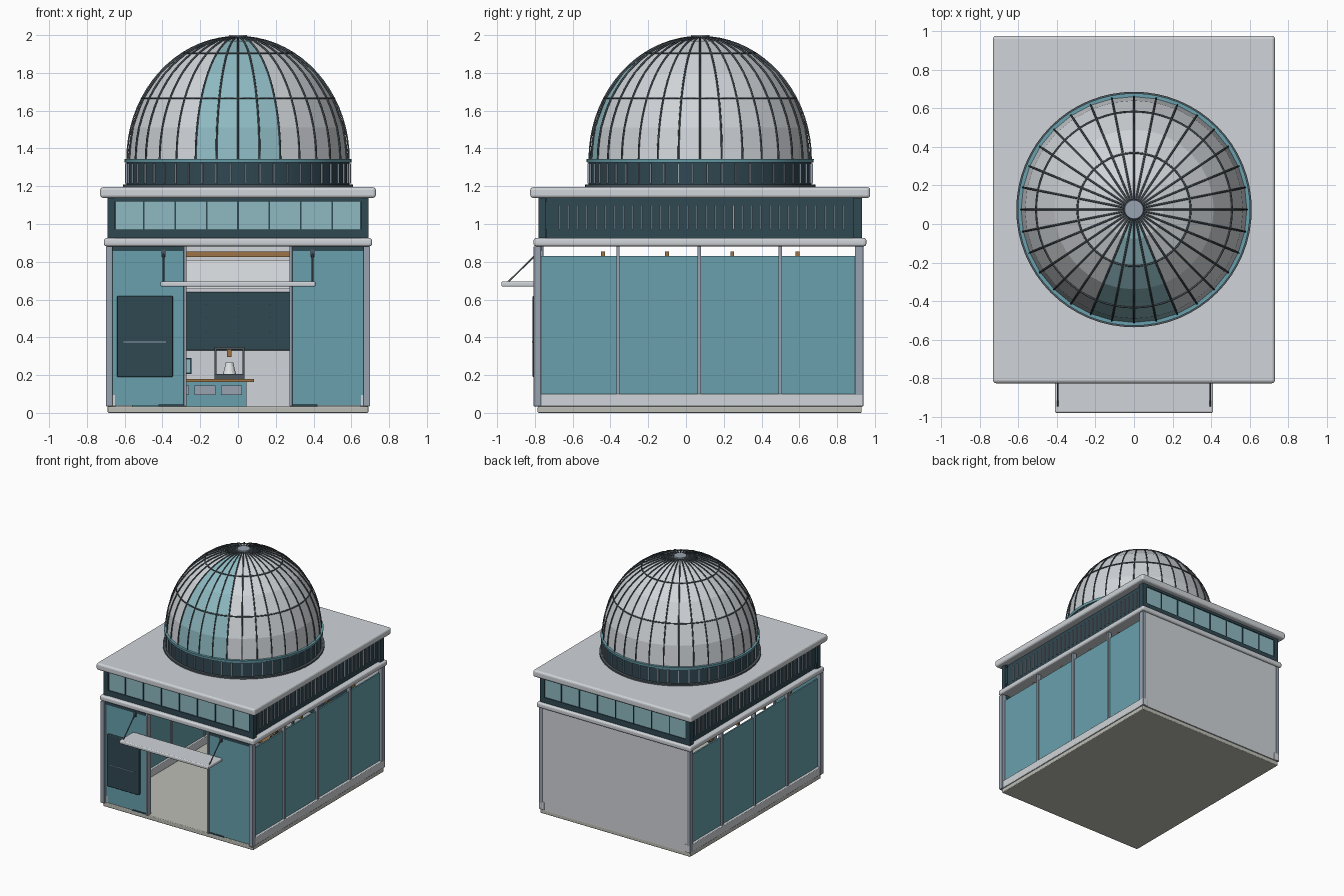
import bpy, bmesh
from math import sin, cos, pi, radians
from mathutils import Matrix, Vector

if "Cube" in bpy.data.objects:
    bpy.data.objects.remove(bpy.data.objects["Cube"])


def mat(name, r, g, b):
    m = bpy.data.materials.new(name)
    m.diffuse_color = [((c / 255 + 0.055) / 1.055) ** 2.4 for c in (r, g, b)] + [1]
    m.use_nodes = True
    m.node_tree.nodes["Principled BSDF"].inputs["Base Color"].default_value = m.diffuse_color
    return m


TEAL = mat("teal", 104, 160, 172)
GLASS = mat("pale_teal", 142, 186, 194)
DARK = mat("dark_slate", 48, 72, 82)
LIGHT = mat("light_grey", 208, 212, 216)
STEEL = mat("steel", 152, 163, 176)
RIB = mat("rib_grey", 78, 88, 94)
WOOD = mat("wood", 156, 116, 70)
BASE = mat("stone", 190, 190, 182)
WHITE = mat("white", 226, 230, 232)
CY = 0.075  # dome centre in y


def finish(name, bm, *mats):
    bmesh.ops.recalc_face_normals(bm, faces=bm.faces)
    me = bpy.data.meshes.new(name)
    bm.to_mesh(me)
    bm.free()
    for m in mats:
        me.materials.append(m)
    ob = bpy.data.objects.new(name, me)
    bpy.context.collection.objects.link(ob)
    return ob


def boxes(name, m, bounds, bevel=0):
    """One object from boxes given as x0, x1, y0, y1, z0, z1."""
    bm = bmesh.new()
    for x0, x1, y0, y1, z0, z1 in bounds:
        bmesh.ops.create_cube(bm, size=1, matrix=Matrix.Translation(
            ((x0 + x1) / 2, (y0 + y1) / 2, (z0 + z1) / 2)) @ Matrix.Diagonal(
            (x1 - x0, y1 - y0, z1 - z0, 1)))
    ob = finish(name, bm, m)
    if bevel:
        md = ob.modifiers.new("bevel", 'BEVEL')
        md.width, md.segments = bevel, 3
    return ob


def sides(bounds):
    """Mirror box bounds across x = 0."""
    return bounds + [(-b[1], -b[0], *b[2:]) for b in bounds]


def lathe(name, profile, n, m, smooth=True):
    """Closed (r, z) profile turned around the dome axis."""
    bm = bmesh.new()
    k = len(profile)
    rows = [[bm.verts.new((r * cos(2 * pi * i / n), CY + r * sin(2 * pi * i / n), z))
             for r, z in profile] for i in range(n)]
    for i in range(n):
        a, b = rows[i], rows[(i + 1) % n]
        for j in range(k):
            bm.faces.new((a[j], b[j], b[(j + 1) % k], a[(j + 1) % k]))
    if smooth:
        for f in bm.faces:
            f.smooth = True
    ob = finish(name, bm, m)
    if smooth:
        ob.data.set_sharp_from_angle(angle=radians(30))
    return ob


def tubes(name, m, paths, r, cyclic=False):
    cu = bpy.data.curves.new(name, 'CURVE')
    cu.dimensions, cu.bevel_depth, cu.bevel_resolution = '3D', r, 1
    for pts in paths:
        s = cu.splines.new('POLY')
        s.points.add(len(pts) - 1)
        for p, c in zip(s.points, pts):
            p.co = (*c, 1)
        s.use_cyclic_u = cyclic
    cu.use_fill_caps = True
    tmp = bpy.data.objects.new(name + "_path", cu)
    me = bpy.data.meshes.new_from_object(tmp)
    bpy.data.objects.remove(tmp)
    me.materials.clear()
    me.materials.append(m)
    ob = bpy.data.objects.new(name, me)
    bpy.context.collection.objects.link(ob)


# base, floor and horizontal slabs
boxes("base_slab", BASE, [(-.69, .69, -.785, .93, 0, .035)], .006)
boxes("lower_cornice", LIGHT, [(-.71, .71, -.807, .955, .882, .926)], .014)
boxes("roof_slab", LIGHT, [(-.73, .73, -.825, .975, 1.138, 1.195)], .016)
boxes("side_sills", LIGHT, sides([(.645, .695, -.785, .94, .035, .1)]), .005)

# lower walls: solid back, side panes with an open vent gap above
boxes("back_wall", LIGHT, [(-.69, .69, .915, .935, .035, .882)])
boxes("side_panes", TEAL, sides([(.662, .674, -.77, .9, .1, .83)]))
MULL = [-.36, .07, .5]
boxes("side_mullions", STEEL, sides([(.655, .688, y - .009, y + .009, .1, .882) for y in MULL]))
boxes("corner_posts", STEEL, sides([(.665, .7, -.808, -.768, .035, .882),
                                    (.665, .695, .895, .94, .035, .882)]), .004)
boxes("ceiling_beams", WOOD, [(-.66, .66, y - .01, y + .01, .825, .855)
                              for y in (-.44, -.1, .245, .59)])

# front wall and doorway
boxes("front_panels", TEAL, sides([(.285, .668, -.785, -.768, .04, .858)]))
boxes("front_trim", DARK, sides([(.285, .668, -.792, -.765, .856, .882),
                                 (.285, .42, -.79, -.765, .035, .046)]))
boxes("door_jambs", STEEL, sides([(.272, .288, -.8, -.755, .035, .882)]), .003)
boxes("notice_board", DARK, [(-.64, -.345, -.812, -.785, .19, .62)], .006)
boxes("notice_divider", STEEL, [(-.605, -.38, -.815, -.811, .373, .377)])

# entrance canopy with tie rods
boxes("canopy", LIGHT, [(-.41, .41, -.978, -.79, .668, .696)], .008)
tubes("canopy_rods", RIB, [[(s * .395, -.945, .69), (s * .395, -.787, .845)] for s in (-1, 1)], .005)
boxes("rod_brackets", RIB, sides([(.385, .405, -.795, -.784, .825, .865)]))

# clerestory band: glazed front and back, louvred sides
for label, y, s in (("front", -.765, -1), ("back", .92, 1)):
    def span(a, b):
        return (min(y + s * a, y + s * b), max(y + s * a, y + s * b))
    boxes(label + "_upper_glass", GLASS, [(-.67, .67, *span(-.012, .004), .965, 1.125)])
    boxes(label + "_upper_frame", DARK,
          [(-.68, .68, *span(-.03, .012), .926, .97), (-.68, .68, *span(-.03, .012), 1.118, 1.138)]
          + [(-.664 + i * .166 - .004, -.664 + i * .166 + .004, *span(-.012, .01), .965, 1.12)
             for i in range(9)])
boxes("upper_side_walls", DARK, sides([(.645, .668, -.77, .92, .926, 1.138)]))
boxes("upper_corner_posts", DARK, sides([(.65, .69, -.782, -.745, .926, 1.138),
                                         (.65, .69, .885, .932, .926, 1.138)]))
boxes("louvres", STEEL, sides([(.666, .678, -.67 + i * .0485 - .004, -.67 + i * .0485 + .004, .97, 1.1)
                               for i in range(32)]))

# drum under the dome
lathe("drum_wall", [(.55, 1.19), (.59, 1.19), (.59, 1.34), (.55, 1.34)], 64, DARK)
lathe("drum_foot", [(.55, 1.19), (.61, 1.19), (.61, 1.208), (.55, 1.208)], 64, RIB)
lathe("drum_trim", [(.55, 1.325), (.6, 1.325), (.602, 1.345), (.55, 1.345)], 64, TEAL)
bm = bmesh.new()
for i in range(48):
    bmesh.ops.create_cube(bm, size=1, matrix=Matrix.Translation((0, CY, 0)) @ Matrix.Rotation(
        2 * pi * (i + .5) / 48, 4, 'Z') @ Matrix.Translation((.592, 0, 1.268))
        @ Matrix.Diagonal((.012, .008, .105, 1)))
finish("drum_battens", bm, STEEL)

# faceted dome with a teal slit at the front
R, H, Z0, N, LAT = .585, .648, 1.342, 32, 6


def dome(lon, lat, grow=0.0):
    a, b = radians(lon - 90), radians(lat)
    return ((R + grow) * cos(b) * cos(a), CY + (R + grow) * cos(b) * sin(a), Z0 + (H + grow) * sin(b))


bm = bmesh.new()
grid = [[bm.verts.new(dome(360 / N * i, 90 / LAT * j)) for i in range(N)] for j in range(LAT)]
top = bm.verts.new(dome(0, 90))
for i in range(N):
    k = (i + 1) % N
    faces = [bm.faces.new((grid[j][i], grid[j][k], grid[j + 1][k], grid[j + 1][i]))
             for j in range(LAT - 1)]
    faces.append(bm.faces.new((grid[-1][i], grid[-1][k], top)))
    for f in faces:
        f.material_index = int(i < 2 or i >= N - 2)
finish("dome_shell", bm, LIGHT, GLASS)
tubes("dome_ribs", RIB, [[dome(360 / N * i, 5 * j, .002) for j in range(18)] for i in range(N)], .005)
tubes("dome_rings", RIB, [[dome(360 / 64 * i, lat, .001) for i in range(64)] for lat in (30, 60)],
      .005, True)
bm = bmesh.new()
bmesh.ops.create_cone(bm, cap_ends=True, segments=32, radius1=.052, radius2=.048, depth=.02,
                      matrix=Matrix.Translation((0, CY, 1.99)))
finish("dome_cap", bm, STEEL)

# interior: wall boards, workbench and tabletop machine
boxes("tool_board", DARK, [(-.45, .45, .895, .915, .33, .64)], .004)
boxes("wall_banner", WHITE, [(-.4, .4, .9, .915, .655, .81)])
boxes("board_pegs", STEEL, [(x - .004, x + .004, .88, .896, z - .004, z + .004)
                            for x in (-.36, -.17, 0, .17, .36) for z in (.43, .5, .57)])
boxes("bench_top", WOOD, [(-.6, .085, .53, .86, .163, .18)], .003)
boxes("bench_cabinet", TEAL, [(-.56, .045, .56, .85, .035, .163)])
boxes("bench_drawers", STEEL, [(x, x + .11, .55, .562, .095, .145) for x in (-.51, -.37, -.23, -.09)])
boxes("machine_frame", RIB,
      [(-.125, .035, .6, .76, .18, .205), (-.125, .035, .67, .69, .335, .35)]
      + [(x, x + .01, .67, .69, .2, .345) for x in (-.125, .025)])
boxes("machine_head", WOOD, [(-.058, -.034, .66, .69, .295, .335)])
bm = bmesh.new()
bmesh.ops.create_cone(bm, cap_ends=True, segments=16, radius1=.034, radius2=.02, depth=.06,
                      matrix=Matrix.Translation((-.045, .675, .236)))
finish("printed_part", bm, WHITE)
boxes("monitor", DARK, [(-.4, -.245, .7, .715, .205, .29), (-.34, -.3, .7, .73, .18, .21)])
boxes("monitor_screen", GLASS, [(-.392, -.253, .697, .701, .213, .282)])
